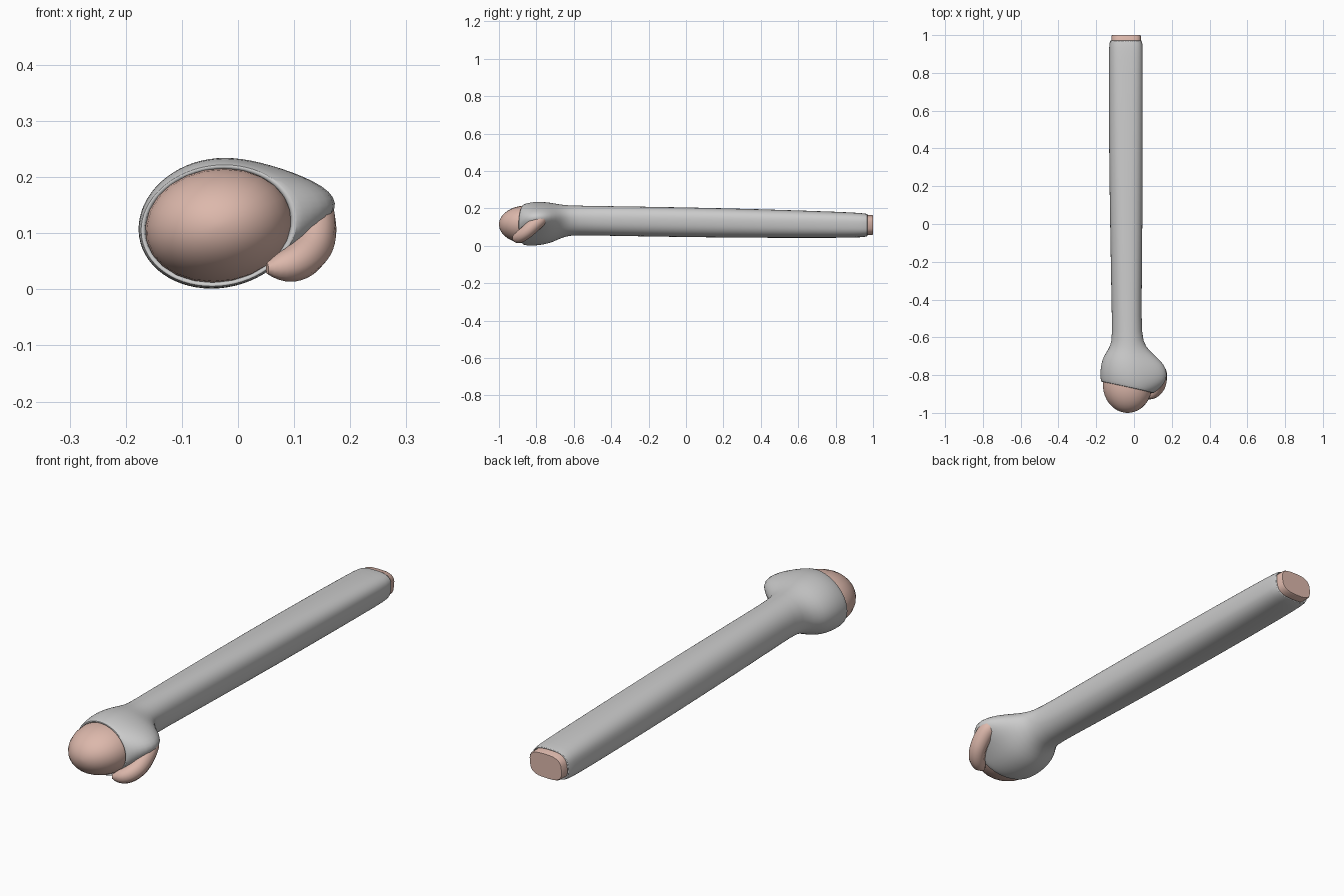
import bpy, bmesh, math

if "Cube" in bpy.data.objects:
    bpy.data.objects.remove(bpy.data.objects["Cube"])


def material(name, color):
    m = bpy.data.materials.new(name)
    m.diffuse_color = color
    m.use_nodes = True
    m.node_tree.nodes["Principled BSDF"].inputs["Base Color"].default_value = m.diffuse_color
    return m


skin = material("skin", (0.72, 0.48, 0.41, 1))


def finish(ob, mat=None, subdiv=0):
    if mat:
        ob.data.materials.append(mat)
    if subdiv:
        ob.modifiers.new("smooth", 'SUBSURF').levels = subdiv
        ob.modifiers["smooth"].render_levels = subdiv
    bpy.context.view_layer.objects.active = ob
    for o in bpy.context.selected_objects:
        o.select_set(False)
    ob.select_set(True)
    bpy.ops.object.shade_smooth_by_angle(angle=math.radians(50))


def power(v, e):
    return math.copysign(abs(v) ** e, v)


def loft(name, rows, n=32, caps=False, mat=None, subdiv=0):
    """Rows: y, x min, x max, z min, z max, roundness, thumb bulge, slant."""
    bm = bmesh.new()
    rings = []
    for y, x0, x1, z0, z1, ex, bulge, slant in rows:
        cx, cz, rx, rz = (x0 + x1) / 2, (z0 + z1) / 2, (x1 - x0) / 2, (z1 - z0) / 2
        ring = []
        for i in range(n):
            a = 2 * math.pi * i / n
            d = math.remainder(a - 0.35, 2 * math.pi)
            dx = rx * power(math.cos(a), 2 / ex)
            dz = rz * power(math.sin(a), 2 / ex)
            b = bulge * math.exp(-(d / 0.62) ** 2)
            ring.append(bm.verts.new((cx + dx + b + 0.1 * dz, y - slant * dx, cz + dz)))
        rings.append(ring)
    for r, s in zip(rings, rings[1:]):
        for i in range(n):
            j = (i + 1) % n
            bm.faces.new((r[i], r[j], s[j], s[i]))
    if caps:
        bm.faces.new(rings[0])
        bm.faces.new(rings[-1])
    bmesh.ops.recalc_face_normals(bm, faces=bm.faces)
    me = bpy.data.meshes.new(name)
    bm.to_mesh(me)
    bm.free()
    ob = bpy.data.objects.new(name, me)
    bpy.context.collection.objects.link(ob)
    finish(ob, mat, subdiv)
    return ob


# Sleeve: cuff, long forearm tube, flare over the hand with thumb bulge, rim
loft("sleeve", [
    (0.945, -0.118, 0.034, 0.06, 0.162, 3, 0, 0),
    (0.972, -0.120, 0.036, 0.056, 0.166, 3, 0, 0),
    (0.972, -0.127, 0.041, 0.050, 0.171, 3, 0, 0),
    (0.94, -0.132, 0.046, 0.045, 0.175, 2.8, 0, 0),
    (0.85, -0.133, 0.046, 0.042, 0.181, 2.7, 0, 0),
    (0.40, -0.132, 0.046, 0.042, 0.196, 2.5, 0, 0),
    (0.00, -0.126, 0.044, 0.046, 0.206, 2.4, 0, 0),
    (-0.40, -0.119, 0.040, 0.053, 0.212, 2.3, 0, 0),
    (-0.59, -0.115, 0.040, 0.057, 0.215, 2.2, 0, 0),
    (-0.645, -0.122, 0.050, 0.051, 0.217, 2.1, 0.01, 0.03),
    (-0.69, -0.150, 0.073, 0.030, 0.224, 2, 0.04, 0.06),
    (-0.73, -0.168, 0.092, 0.013, 0.232, 2, 0.075, 0.1),
    (-0.78, -0.177, 0.103, 0.003, 0.236, 2, 0.082, 0.14),
    (-0.82, -0.178, 0.106, 0.000, 0.234, 2, 0.062, 0.18),
    (-0.85, -0.177, 0.106, 0.001, 0.228, 2, 0.025, 0.21),
    (-0.866, -0.174, 0.103, 0.004, 0.223, 2, 0, 0.22),
    (-0.867, -0.166, 0.096, 0.011, 0.216, 2, 0, 0.22),
    (-0.83, -0.160, 0.090, 0.018, 0.209, 2, 0, 0.22),
], subdiv=1)

# Fist: rounded end showing out of the sleeve
fist = []
for k in range(13):
    t = math.radians(4 + k * 10.5)
    s = math.sin(t)
    fist.append((-0.85 - 0.15 * math.cos(t), -0.034 - 0.131 * s, -0.034 + 0.131 * s,
                 0.114 - 0.102 * s, 0.114 + 0.102 * s, 2.05, 0, 0))
loft("fist", fist, n=24, caps=True, mat=skin)

# Forearm stump at the back of the sleeve
loft("arm_end", [
    (0.90, -0.119, 0.035, 0.058, 0.164, 3, 0, 0),
    (0.995, -0.119, 0.035, 0.058, 0.164, 3, 0, 0),
    (1.0, -0.116, 0.032, 0.061, 0.161, 3, 0, 0),
], caps=True, mat=skin)

# Thumb: tapered bent tube folding under the fist
cu = bpy.data.curves.new("thumb", 'CURVE')
cu.dimensions = '3D'
cu.bevel_depth = 1
cu.bevel_resolution = 3
cu.use_fill_caps = True
path = [(0.125, -0.745, 0.158, 0.012), (0.133, -0.765, 0.150, 0.034),
        (0.139, -0.805, 0.120, 0.039), (0.136, -0.850, 0.075, 0.036),
        (0.108, -0.890, 0.047, 0.034), (0.072, -0.908, 0.038, 0.026),
        (0.052, -0.913, 0.037, 0.010)]
sp = cu.splines.new('NURBS')
sp.points.add(len(path) - 1)
for p, (x, y, z, r) in zip(sp.points, path):
    p.co = (x, y, z, 1)
    p.radius = r
sp.order_u = 3
sp.use_endpoint_u = True
sp.resolution_u = 4
thumb = bpy.data.objects.new("thumb", cu)
bpy.context.collection.objects.link(thumb)
bpy.context.view_layer.objects.active = thumb
for o in bpy.context.selected_objects:
    o.select_set(False)
thumb.select_set(True)
bpy.ops.object.convert(target='MESH')
finish(bpy.context.view_layer.objects.active, skin)
